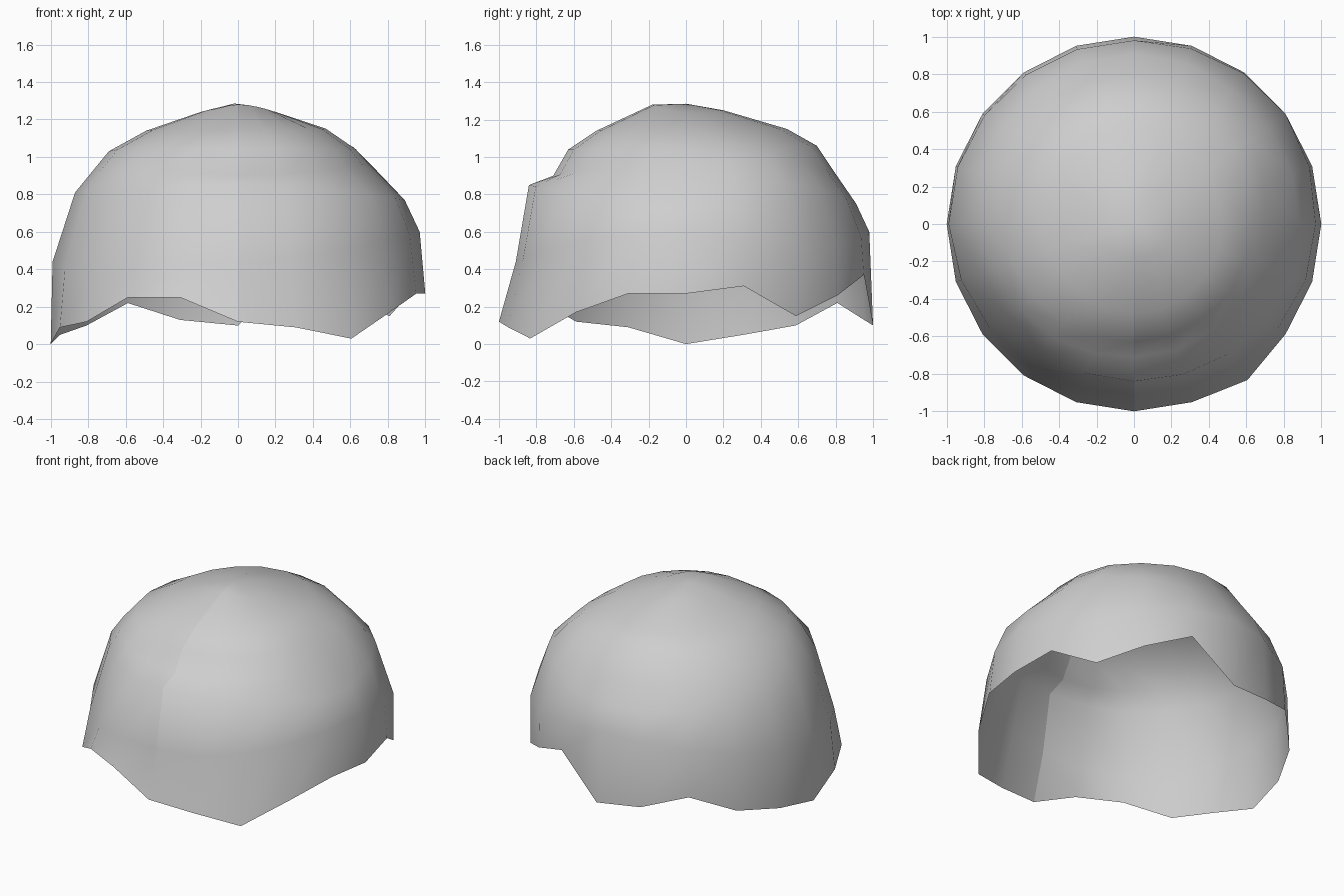
import bpy
import bmesh
from math import sin, cos, pi, tau
from mathutils import Vector

cube = bpy.data.objects.get("Cube")
if cube:
    bpy.data.objects.remove(cube, do_unlink=True)

COLUMNS = 20
FRONT_COLUMN = 15

# Jagged lower rim, one height per column, counter-clockwise from +x
RIM_HEIGHTS = [.27, .31, .15, .26, .37, .1, .13, .22, .1, .05,
               0, .09, .12, .25, .25, .12, .09, .03, .17, .27]

# Wall profiles (radius, height) from low to high, keyed by column number
PROFILES = {
    0: [(.97, .6), (.89, .77), (.7, .96), (.63, 1.04), (.47, 1.15), (.2, 1.24)],
    2: [(1, .48), (.88, .86), (.76, .99), (.67, 1.06), (.48, 1.15), (.2, 1.24)],
    5: [(.98, .6), (.91, .75), (.8, .91), (.7, 1.06), (.54, 1.15), (.2, 1.25)],
    10: [(.99, .44), (.87, .81), (.78, .92), (.69, 1.03), (.49, 1.14), (.22, 1.23)],
    12: [(.95, .39), (.83, .82), (.76, .94), (.66, 1.05), (.46, 1.15), (.2, 1.25)],
    15: [(.91, .44), (.84, .85), (.71, .9), (.63, 1.04), (.48, 1.14), (.18, 1.28)],
}


def make_material(name, rgb):
    """Plain flat colour for viewport and render."""
    mat = bpy.data.materials.new(name)
    mat.use_nodes = True
    mat.diffuse_color = (*rgb, 1)
    shader = mat.node_tree.nodes["Principled BSDF"]
    shader.inputs["Base Color"].default_value = (*rgb, 1)
    return mat


def wall_profile(column):
    """Blend smoothly between the two nearest keyed profiles."""
    keys = sorted(PROFILES)
    before = max(key for key in keys if key <= column)
    after = min((key for key in keys if key > column), default=COLUMNS)
    blend = (column - before) / (after - before)
    blend = (1 - cos(pi * blend)) / 2
    lower, upper = PROFILES[before], PROFILES[after % COLUMNS]
    return [Vector(a).lerp(Vector(b), blend) for a, b in zip(lower, upper)]


def column_points(column):
    """All points of one column, from the rim towards the crown."""
    angle = tau * column / COLUMNS
    rim_radius = 1.03 if column == FRONT_COLUMN + 2 else 1
    profile = [(rim_radius, RIM_HEIGHTS[column])] + wall_profile(column)
    return [(r * cos(angle), r * sin(angle), z) for r, z in profile]


def build_dome(material):
    bm = bmesh.new()
    columns = [[bm.verts.new(point) for point in column_points(i)]
               for i in range(COLUMNS)]
    crown = bm.verts.new((-.02, 0, 1.285))

    # Open shell walls and the crown fan
    for i, here in enumerate(columns):
        following = columns[(i + 1) % COLUMNS]
        for j in range(len(here) - 1):
            bm.faces.new((here[j], following[j], following[j + 1], here[j + 1]))
        bm.faces.new((here[-1], following[-1], crown))
    for face in bm.faces:
        face.smooth = True

    # Hard seam running down the front
    seam = columns[FRONT_COLUMN] + [crown]
    for low, high in zip(seam, seam[1:]):
        bm.edges.get((low, high)).smooth = False

    mesh = bpy.data.meshes.new("dome_shell")
    bm.to_mesh(mesh)
    bm.free()
    mesh.materials.append(material)
    shell = bpy.data.objects.new("dome_shell", mesh)
    bpy.context.collection.objects.link(shell)
    return shell


build_dome(make_material("light_grey", (.62, .62, .62)))
